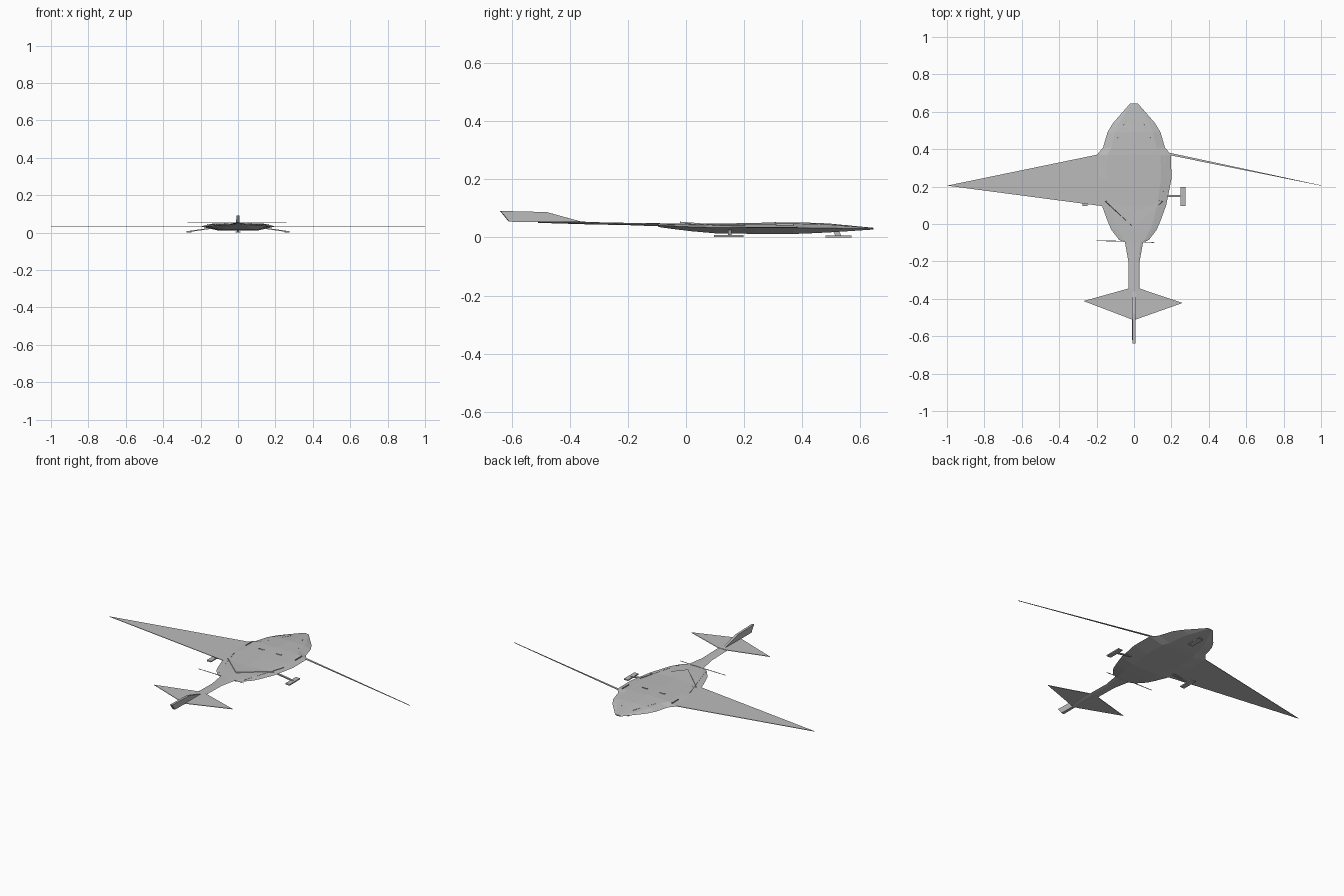
import bpy
from mathutils import Vector

cube = bpy.data.objects.get("Cube")
if cube:
    bpy.data.objects.remove(cube, do_unlink=True)

grey = bpy.data.materials.new("plain grey")
grey.use_nodes = True
colour = (0.5, 0.5, 0.5, 1)
grey.diffuse_color = colour
grey.node_tree.nodes["Principled BSDF"].inputs["Base Color"].default_value = colour


def make(name, verts, faces):
    mesh = bpy.data.meshes.new(name)
    mesh.from_pydata(verts, [], faces)
    mesh.materials.append(grey)
    obj = bpy.data.objects.new(name, mesh)
    bpy.context.collection.objects.link(obj)
    bpy.context.view_layer.objects.active = obj
    bpy.ops.object.select_all(action='DESELECT')
    obj.select_set(True)
    bpy.ops.object.mode_set(mode='EDIT')
    bpy.ops.mesh.select_all(action='SELECT')
    bpy.ops.mesh.normals_make_consistent(inside=False)
    bpy.ops.object.mode_set(mode='OBJECT')
    return obj


def loft(name, rings):
    n = len(rings[0])
    verts = [p for ring in rings for p in ring]
    faces = [tuple(range(n)), tuple(range(len(verts) - n, len(verts)))]
    for r in range(len(rings) - 1):
        for i in range(n):
            j = (i + 1) % n
            faces.append((r * n + i, r * n + j, r * n + n + j, r * n + n + i))
    return make(name, verts, faces)


def plate(name, outline, z, thick):
    return loft(name, [[(x, y, z + s * thick / 2) for x, y in outline] for s in (-1, 1)])


def box(name, centre, size):
    x, y, z = centre
    w, d, h = (s / 2 for s in size)
    return plate(name, [(x - w, y - d), (x + w, y - d), (x + w, y + d), (x - w, y + d)], z, 2 * h)


def strut(name, a, b, r):
    # square bar between two points
    a, b = Vector(a), Vector(b)
    side = (b - a).cross(Vector((0, 1, 0))).normalized() * r
    deep = Vector((0, r * 2, 0))
    return loft(name, [[p - side - deep, p + side - deep, p + side + deep, p - side + deep]
                       for p in (a, b)])


def section(y, w, top, mid, bottom):
    # flattened eight-sided hull section
    half = [(w, mid), (w * .72, mid + (top - mid) * .75), (0, top)]
    under = [(w * .55, bottom)]
    right = under + half
    left = [(-x, z) for x, z in reversed(right) if x > 0]
    return [(x, y, z) for x, z in right + left]


# faceted flat hull, nose toward +y
hull = [(.645, .02, .033, .03, .027), (.54, .112, .043, .031, .02),
        (.49, .142, .048, .032, .017), (.41, .165, .051, .033, .013),
        (.37, .198, .052, .033, .012), (.24, .2, .05, .033, .012),
        (.1, .172, .047, .034, .014), (.02, .143, .048, .036, .021),
        (-.03, .122, .048, .038, .027), (-.085, .08, .047, .041, .034),
        (-.097, .055, .047, .042, .037)]
loft("hull", [section(*s) for s in hull])

# tail boom
boom = [(-.09, .05, .049, .044, .038), (-.2, .03, .05, .046, .042),
        (-.345, .03, .053, .049, .045), (-.51, .012, .056, .053, .05)]
loft("tail_boom", [section(*s) for s in boom])

# raised rear cowl coming to a point
loft("rear_cowl", [[(-.155, .12, .04), (0, -.02, .043), (.155, .12, .04), (0, .16, .044)],
                   [(-.15, .12, .043), (0, -.02, .054), (.15, .12, .043), (0, .16, .048)]])

# wings: one broad, one a narrow spar
plate("right_wing", [(-.15, .39), (-.2, .37), (-1, .205), (-.165, .095), (-.12, .09)], .034, .003)
plate("left_wing_spar", [(.17, .385), (1, .207), (1, .205), (.17, .372)], .034, .003)

# tailplane and upright fin
plate("tailplane", [(-.27, -.412), (-.03, -.345), (.03, -.345), (.26, -.422),
                    (.02, -.507), (-.02, -.507)], .053, .003)
fin = [(-.345, .05), (-.48, .087), (-.64, .091), (-.61, .054)]
loft("tail_fin", [[(-.003, y, z) for y, z in fin],
                  [(-.011 if i == 3 else -.007, y * .99 - .004, z) for i, (y, z) in enumerate(fin)]])
loft("tail_fin_left", [[(-.003, y, z) for y, z in fin],
                       [(.007, y * .99 - .004, z) for y, z in fin]])

# thin cross bar behind the hull
plate("cross_bar", [(-.2, -.088), (0, -.091), (.11, -.098), (.11, -.101),
                    (0, -.096), (-.2, -.091)], .046, .002)

# landing gear
for side, name in ((1, "left"), (-1, "right")):
    box(name + "_foot", (side * .262, .147, .004), (.028, .1, .007))
    strut(name + "_gear_strut", (side * .15, .15, .022), (side * .262, .15, .006), .003)
box("nose_foot", (0, .525, .003), (.028, .09, .006))
strut("nose_gear_strut", (0, .515, .024), (0, .525, .004), .005)

# small hull ribs and vents
for side, name in ((1, "left"), (-1, "right")):
    box(name + "_vent", (side * .058, .307, .051), (.035, .005, .003))
    box(name + "_side_rib", (side * .165, .34, .044), (.004, .06, .006))
    strut(name + "_nose_seam", (side * .04, .56, .04), (side * .1, .43, .046), .0015)
    strut(name + "_rear_seam", (side * .085, -.06, .043), (side * .165, .2, .041), .0015)
